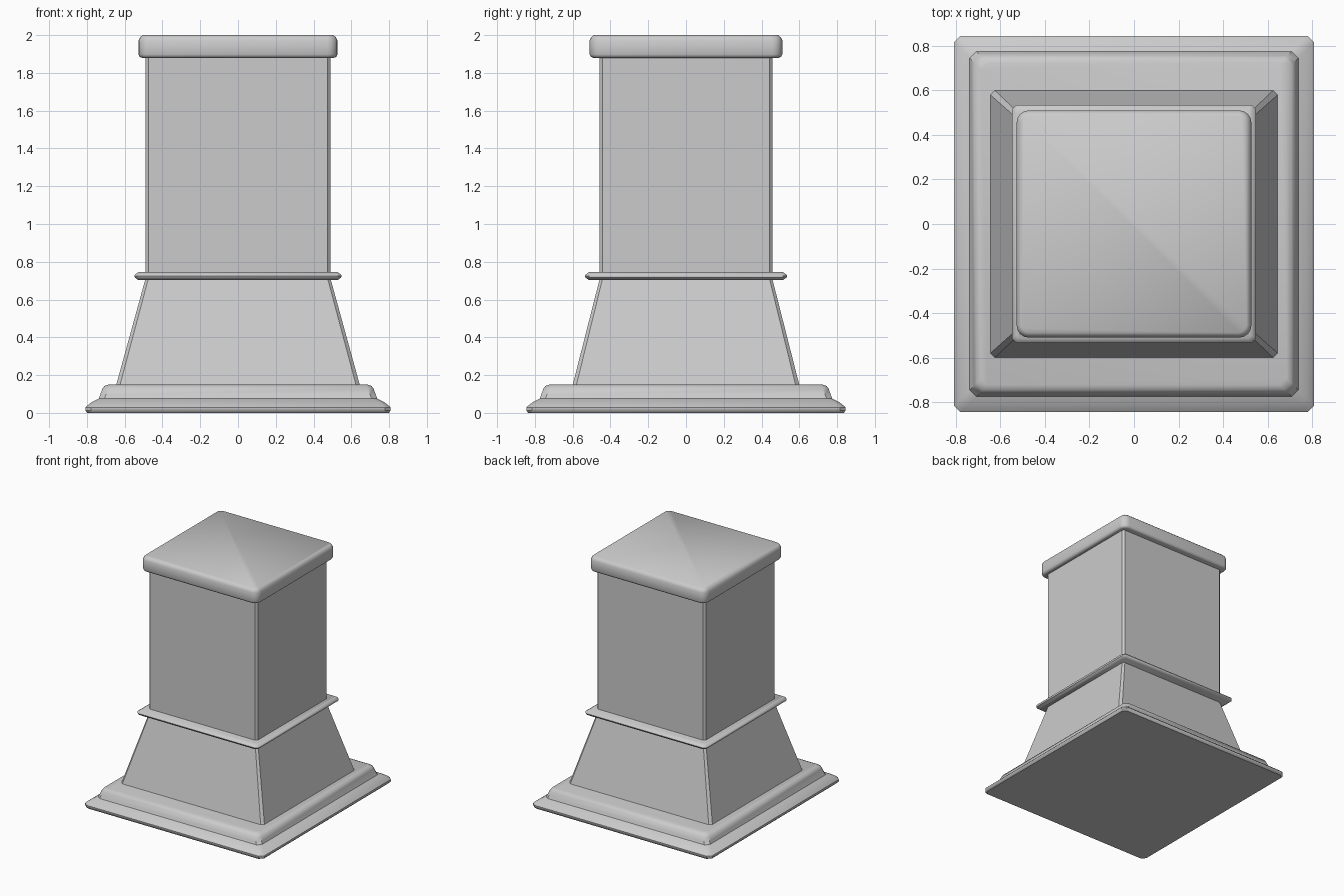
import bpy, bmesh, math

if "Cube" in bpy.data.objects:
    bpy.data.objects.remove(bpy.data.objects["Cube"])


def outline(hx, hy, r, seg):
    """Rectangle with rounded corners (seg = 1 gives a chamfer)."""
    pts = []
    for i, (sx, sy) in enumerate([(1, 1), (-1, 1), (-1, -1), (1, -1)]):
        for k in range(seg + 1):
            a = math.radians(90) * (i + k / seg)
            pts.append((sx * (hx - r) + r * math.cos(a),
                        sy * (hy - r) + r * math.sin(a)))
    return pts


def loft(name, levels, seg=1, angle=40):
    """Skin a stack of (half x, half y, z, corner radius) outlines."""
    bm = bmesh.new()
    rings = [[bm.verts.new((x, y, z)) for x, y in outline(hx, hy, r, seg)]
             for hx, hy, z, r in levels]
    n = len(rings[0])
    for a, b in zip(rings, rings[1:]):
        for i in range(n):
            j = (i + 1) % n
            bm.faces.new((a[i], a[j], b[j], b[i]))
    bm.faces.new(rings[0][::-1])
    bm.faces.new(rings[-1])
    mesh = bpy.data.meshes.new(name)
    bm.to_mesh(mesh)
    bm.free()
    ob = bpy.data.objects.new(name, mesh)
    bpy.context.collection.objects.link(ob)
    bpy.ops.object.select_all(action='DESELECT')
    ob.select_set(True)
    bpy.context.view_layer.objects.active = ob
    bpy.ops.object.shade_smooth_by_angle(angle=math.radians(angle))
    return ob


# Moulded plinth: (x inset, z) steps shared by both directions
plinth = [(0.01, 0.0), (0.0, 0.012), (0.0, 0.028), (0.012, 0.04), (0.035, 0.058),
          (0.07, 0.075), (0.078, 0.095), (0.09, 0.128), (0.10, 0.142), (0.122, 0.15)]
loft("plinth", [(0.808 - d, 0.845 - d, z, 0.03) for d, z in plinth])

# Tapered lower body
loft("tapered_base", [(0.647, 0.602, 0.14, 0.02), (0.49, 0.457, 0.71, 0.015)])

# Thin collar with a pointed edge
loft("collar", [(0.527, 0.513, 0.703, 0.015), (0.546, 0.532, 0.716, 0.02),
                (0.548, 0.535, 0.725, 0.02), (0.546, 0.532, 0.732, 0.02),
                (0.527, 0.513, 0.745, 0.015)])

# Straight shaft
loft("shaft", [(0.49, 0.457, 0.74, 0.015), (0.49, 0.457, 1.89, 0.015)])

# Rounded cap slab
cap = [(0.018, 1.88), (0.006, 1.885), (0.0, 1.898), (0.0, 1.972),
       (0.008, 1.988), (0.022, 2.0)]
loft("cap", [(0.527 - d, 0.51 - d, z, 0.055 - d) for d, z in cap], seg=4, angle=50)
